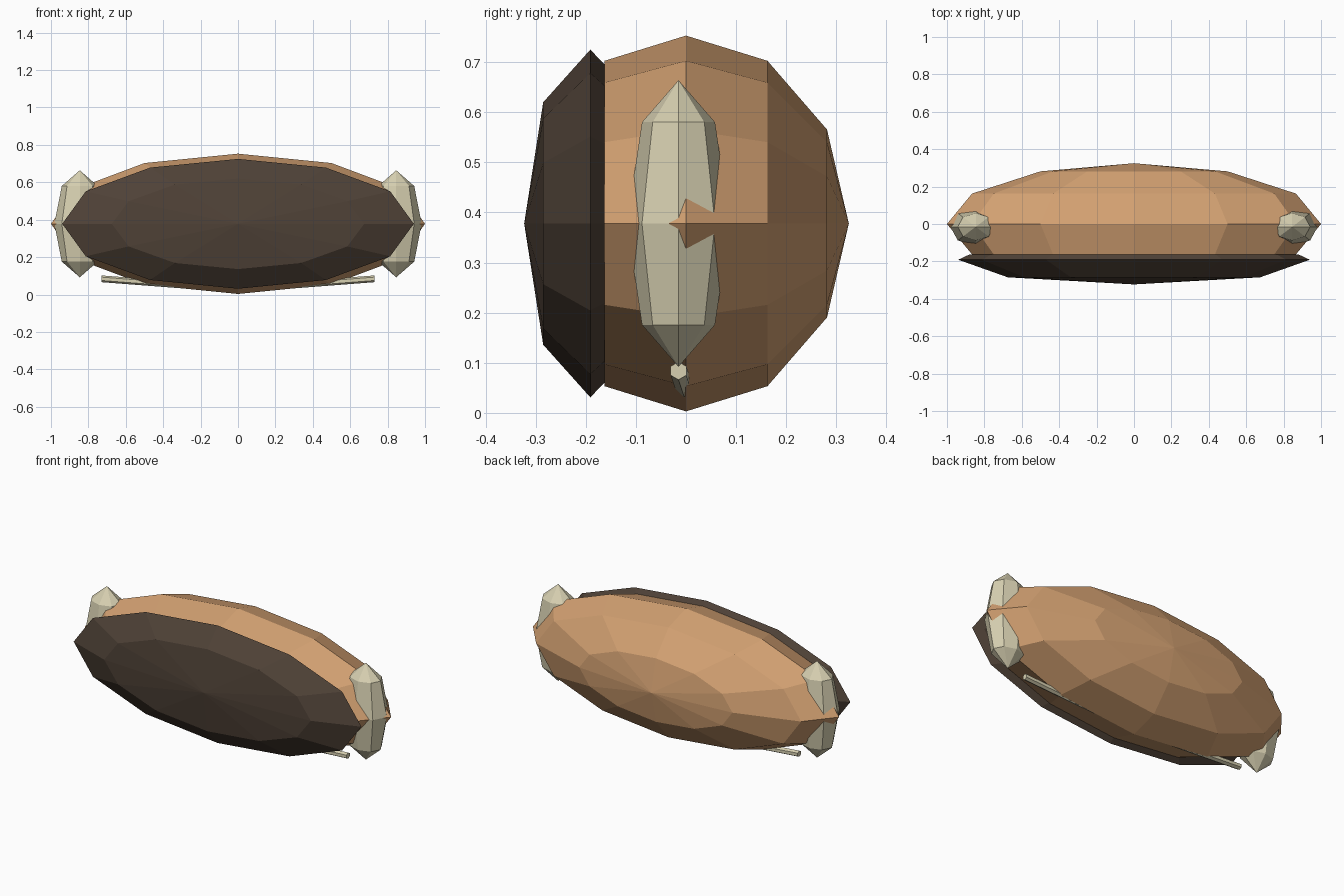
import bpy
import bmesh
from math import sin, cos, pi, radians
from mathutils import Matrix

cube = bpy.data.objects.get("Cube")
if cube:
    bpy.data.objects.remove(cube, do_unlink=True)

MID_Z = 0.378
SIDES = 12


def make_material(name, rgb):
    mat = bpy.data.materials.new(name)
    mat.use_nodes = True
    color = (*rgb, 1.0)
    mat.diffuse_color = color
    node = next(n for n in mat.node_tree.nodes if n.type == 'BSDF_PRINCIPLED')
    node.inputs["Base Color"].default_value = color
    node.inputs["Roughness"].default_value = 0.9
    return mat


tan = make_material("warm tan", (0.66, 0.36, 0.17))
dark = make_material("dark brown", (0.078, 0.054, 0.038))
cream = make_material("pale cream", (0.68, 0.63, 0.44))


def add_mesh(name, bm, mat):
    bmesh.ops.recalc_face_normals(bm, faces=bm.faces[:])
    mesh = bpy.data.meshes.new(name)
    bm.to_mesh(mesh)
    bm.free()
    mesh.materials.append(mat)
    obj = bpy.data.objects.new(name, mesh)
    bpy.context.collection.objects.link(obj)
    return obj


def oval_lathe(name, rings, pole_y, mat):
    """Stack oval rings (y, x radius, z radius) and close them at a pole."""
    bm = bmesh.new()
    loops = []
    for y, rx, rz in rings:
        loops.append([bm.verts.new((rx * cos(2 * pi * i / SIDES), y,
                                    MID_Z + rz * sin(2 * pi * i / SIDES)))
                      for i in range(SIDES)])
    bm.faces.new(loops[0])
    for a, b in zip(loops, loops[1:]):
        for i in range(SIDES):
            j = (i + 1) % SIDES
            bm.faces.new((a[i], a[j], b[j], b[i]))
    pole = bm.verts.new((0, pole_y, MID_Z))
    for i in range(SIDES):
        bm.faces.new((loops[-1][i], loops[-1][(i + 1) % SIDES], pole))
    return add_mesh(name, bm, mat)


# Faceted oval body, cut flat at the front
body_rings = [(0.325 * sin(radians(a)), cos(radians(a)), 0.375 * cos(radians(a)))
              for a in (-30, 0, 30, 60)]
oval_lathe("body", body_rings, 0.325, tan)

# Dark domed front cover with a bevelled rim
oval_lathe("front_cover", [(-0.163, 0.88, 0.318), (-0.191, 0.94, 0.347),
                           (-0.285, 0.675, 0.242)], -0.323, dark)

# Elongated side pads
for side, x in (("left", 0.846), ("right", -0.846)):
    bm = bmesh.new()
    bmesh.ops.create_uvsphere(bm, u_segments=8, v_segments=4, radius=1.0)
    bm.transform(Matrix.Translation((x, -0.015, MID_Z))
                 @ Matrix.Diagonal((0.136, 0.103, 0.286, 1.0)))
    add_mesh(side + "_pad", bm, cream)

# Slim hexagonal rod under the body
bm = bmesh.new()
sections = []
for x, y, z in ((-0.73, -0.015, 0.084), (0, 0.004, 0.028), (0.73, -0.015, 0.084)):
    sections.append([bm.verts.new((x, y + 0.018 * sin(pi * i / 3),
                                   z + 0.018 * cos(pi * i / 3)))
                     for i in range(6)])
for a, b in zip(sections, sections[1:]):
    for i in range(6):
        j = (i + 1) % 6
        bm.faces.new((a[i], a[j], b[j], b[i]))
bm.faces.new(sections[0])
bm.faces.new(sections[-1])
add_mesh("lower_rod", bm, cream)
